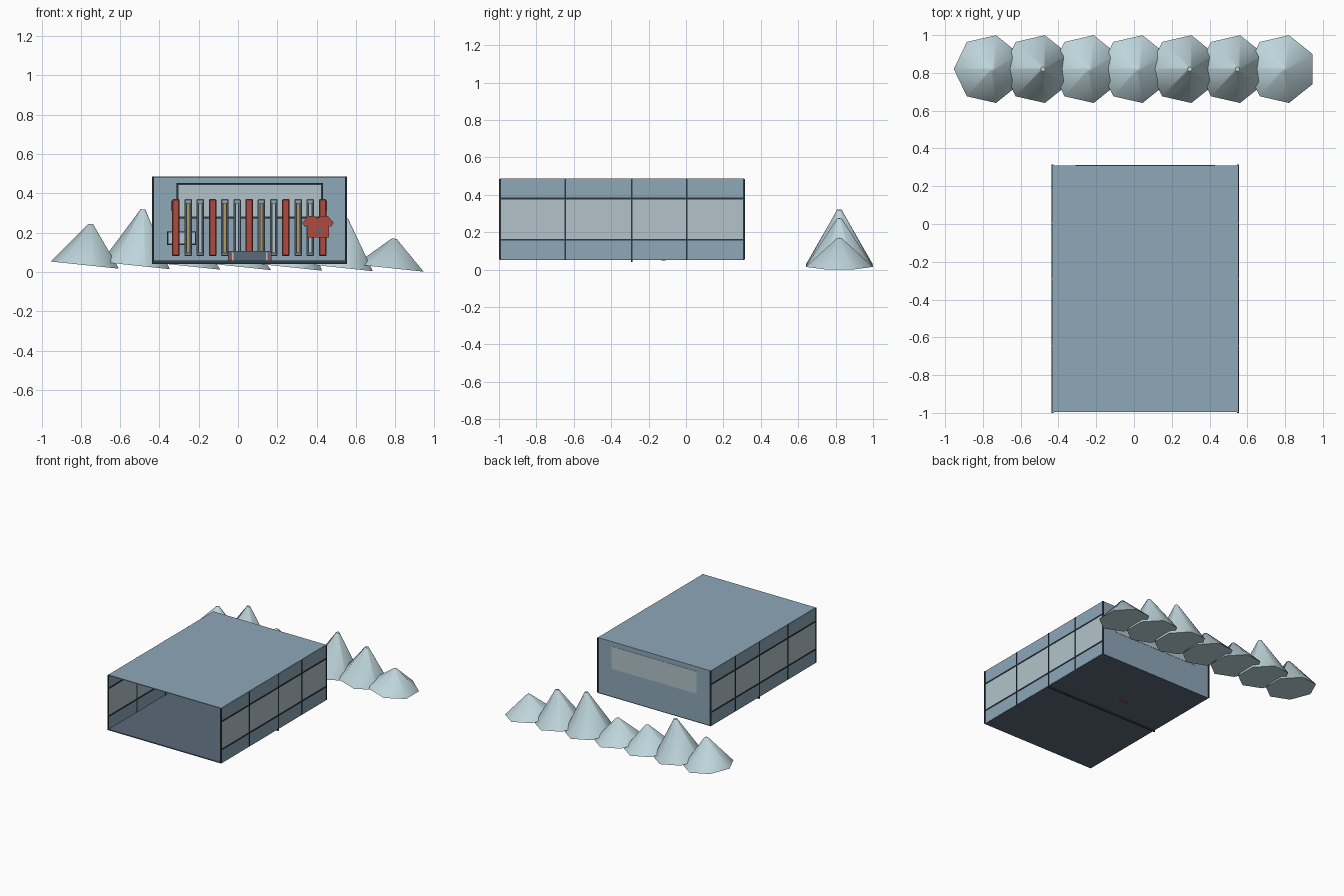
import bpy, bmesh, math
from mathutils import Vector

cube = bpy.data.objects.get("Cube")
if cube:
    bpy.data.objects.remove(cube, do_unlink=True)


def material(name, r, g, b):
    lin = [((c / 255 + 0.055) / 1.055) ** 2.4 for c in (r, g, b)] + [1]
    m = bpy.data.materials.new(name)
    m.use_nodes = True
    m.diffuse_color = lin
    m.node_tree.nodes["Principled BSDF"].inputs["Base Color"].default_value = lin
    return m


WALL = material("wall_blue", 142, 168, 185)
GLASS = material("pale_glass", 178, 196, 202)
DARK = material("dark_frame", 46, 55, 64)
FLOOR = material("slate_floor", 90, 107, 122)
SNOW = material("snow", 190, 213, 220)
RED = material("red", 172, 75, 66)
GOLD = material("gold", 186, 152, 88)


def add_object(name, bm, mat):
    mesh = bpy.data.meshes.new(name)
    bmesh.ops.recalc_face_normals(bm, faces=bm.faces[:])
    bm.to_mesh(mesh)
    bm.free()
    obj = bpy.data.objects.new(name, mesh)
    bpy.context.collection.objects.link(obj)
    mesh.materials.append(mat)
    return obj


def box(name, mat, xs, ys, zs):
    """Box between the given pairs of limits."""
    bm = bmesh.new()
    bmesh.ops.create_cube(bm, size=1)
    for v in bm.verts:
        v.co = Vector([(a + b) / 2 + c * (b - a) for c, (a, b) in zip(v.co, (xs, ys, zs))])
    return add_object(name, bm, mat)


def outline(name, mat, xs, ys, zs, t):
    """Rectangular frame facing the front."""
    box(name + "_bottom", mat, xs, ys, (zs[0], zs[0] + t))
    box(name + "_top", mat, xs, ys, (zs[1] - t, zs[1]))
    box(name + "_side_a", mat, (xs[0], xs[0] + t), ys, zs)
    box(name + "_side_b", mat, (xs[1] - t, xs[1]), ys, zs)


LEFT, RIGHT = 0.55, -0.432
FRONT, BACK = -0.995, 0.31
BASE, TOP = 0.055, 0.485

# Hall shell: floor, roof, back wall
box("floor", FLOOR, (RIGHT, LEFT), (FRONT, BACK), (BASE - 0.004, BASE + 0.004))
box("roof", WALL, (RIGHT, LEFT), (FRONT, BACK), (TOP - 0.004, TOP + 0.002))
box("back_wall", WALL, (RIGHT, LEFT), (BACK - 0.008, BACK), (BASE, TOP))
box("floor_beam", DARK, (RIGHT, LEFT), (-0.294, -0.286), (0.04, BASE))

# Side walls: banded panels, rails and posts
for side, x in (("left", LEFT), ("right", RIGHT)):
    thin = (x - 0.002, x + 0.002)
    thick = (x - 0.005, x + 0.005)
    for part, mat, zs in (("lower_panel", WALL, (BASE, 0.16)),
                          ("window_band", GLASS, (0.16, 0.38)),
                          ("upper_panel", WALL, (0.38, TOP))):
        box(f"{side}_{part}", mat, thin, (FRONT, BACK), zs)
    for z in (0.16, 0.38):
        box(f"{side}_rail", DARK, thick, (FRONT, BACK), (z - 0.005, z + 0.005))
    for y in (FRONT, -0.645, -0.29, 0.005, BACK):
        w = 0.005 if y in (FRONT, BACK) else 0.004
        low = 0.04 if y == -0.29 else BASE
        box(f"{side}_post", DARK, thick, (y - w, y + w), (low, TOP))

# Back window and plaque
box("back_window", GLASS, (-0.31, 0.43), (BACK - 0.012, BACK + 0.002), (0.275, 0.45))
outline("back_window_frame", DARK, (-0.312, 0.432), (BACK - 0.018, BACK - 0.008), (0.273, 0.453), 0.01)
box("plaque", GLASS, (-0.36, -0.215), (BACK - 0.012, BACK - 0.008), (0.14, 0.205))
outline("plaque_frame", DARK, (-0.362, -0.213), (BACK - 0.017, BACK - 0.008), (0.138, 0.207), 0.007)

# Row of upright boards, every third one red
for i in range(13):
    x = -0.316 + i * 0.0622
    red = i % 3 == 0
    board = box("red_board" if red else "blue_board", RED if red else WALL,
                (x - 0.019, x + 0.019), (0.21, 0.235), (0.08, 0.372))
    bevel = board.modifiers.new("rounded", "BEVEL")
    bevel.width = 0.005
    if not red:
        box("board_border", DARK, (x - 0.011, x + 0.011), (0.207, 0.21), (0.095, 0.352))
        box("board_stripe", GOLD if i % 3 == 1 else GLASS,
            (x - 0.006, x + 0.006), (0.205, 0.209), (0.1, 0.348))
for x in (-0.337, 0.451):
    box("end_clip", GOLD, (x - 0.003, x + 0.003), (0.215, 0.23), (0.31, 0.36))

# Low counter with coloured ends
box("counter", FLOOR, (-0.05, 0.17), (-0.15, -0.08), (BASE, 0.107))
for a, b, mat in ((-0.046, -0.034, RED), (-0.03, -0.022, GLASS),
                  (0.154, 0.166, RED), (0.142, 0.15, GLASS)):
    box("counter_stripe", mat, (a, b), (-0.154, -0.15), (BASE, 0.1))
box("counter_foot", RED, (-0.03, 0.025), (-0.13, -0.11), (0.048, BASE))

# Hanging shirt, mirrored half outline
half = [(0, 0.274), (0.02, 0.285), (0.05, 0.285), (0.08, 0.25),
        (0.065, 0.228), (0.056, 0.238), (0.056, 0.175)]
points = half + [(-x, z) for x, z in reversed(half[1:])]
bm = bmesh.new()
face = bm.faces.new([bm.verts.new((0.407 + x, 0.16, z)) for x, z in points])
new = bmesh.ops.extrude_face_region(bm, geom=[face])["geom"]
bmesh.ops.translate(bm, vec=(0, 0.03, 0), verts=[g for g in new if isinstance(g, bmesh.types.BMVert)])
add_object("shirt", bm, RED)
box("shirt_patch", FLOOR, (0.408, 0.428), (0.155, 0.16), (0.197, 0.222))

# Row of leaning snowy peaks
for i, apex in enumerate((0.245, 0.32, 0.205, 0.19, 0.322, 0.275, 0.17)):
    base = 0.034 - 0.0025 * i
    height = apex - base
    bpy.ops.mesh.primitive_cone_add(vertices=7, radius1=0.184, radius2=0.013, depth=height)
    peak = bpy.context.object
    peak.name = "snow_peak"
    for v in peak.data.vertices:
        a = math.atan2(v.co.x, v.co.y)
        r = v.co.xy.length
        # one corner points to the right, base at the origin
        v.co = (-r * math.cos(a), r * math.sin(a), v.co.z + height / 2)
    peak.data.flip_normals() if peak.data.polygons[0].normal.dot(peak.data.polygons[0].center) < 0 else None
    peak.rotation_euler.y = math.radians(6)
    peak.location = (-0.771 + i * 0.2585, 0.82, base)
    peak.data.materials.append(SNOW)
    bpy.ops.object.shade_smooth_by_angle(angle=math.radians(55))
